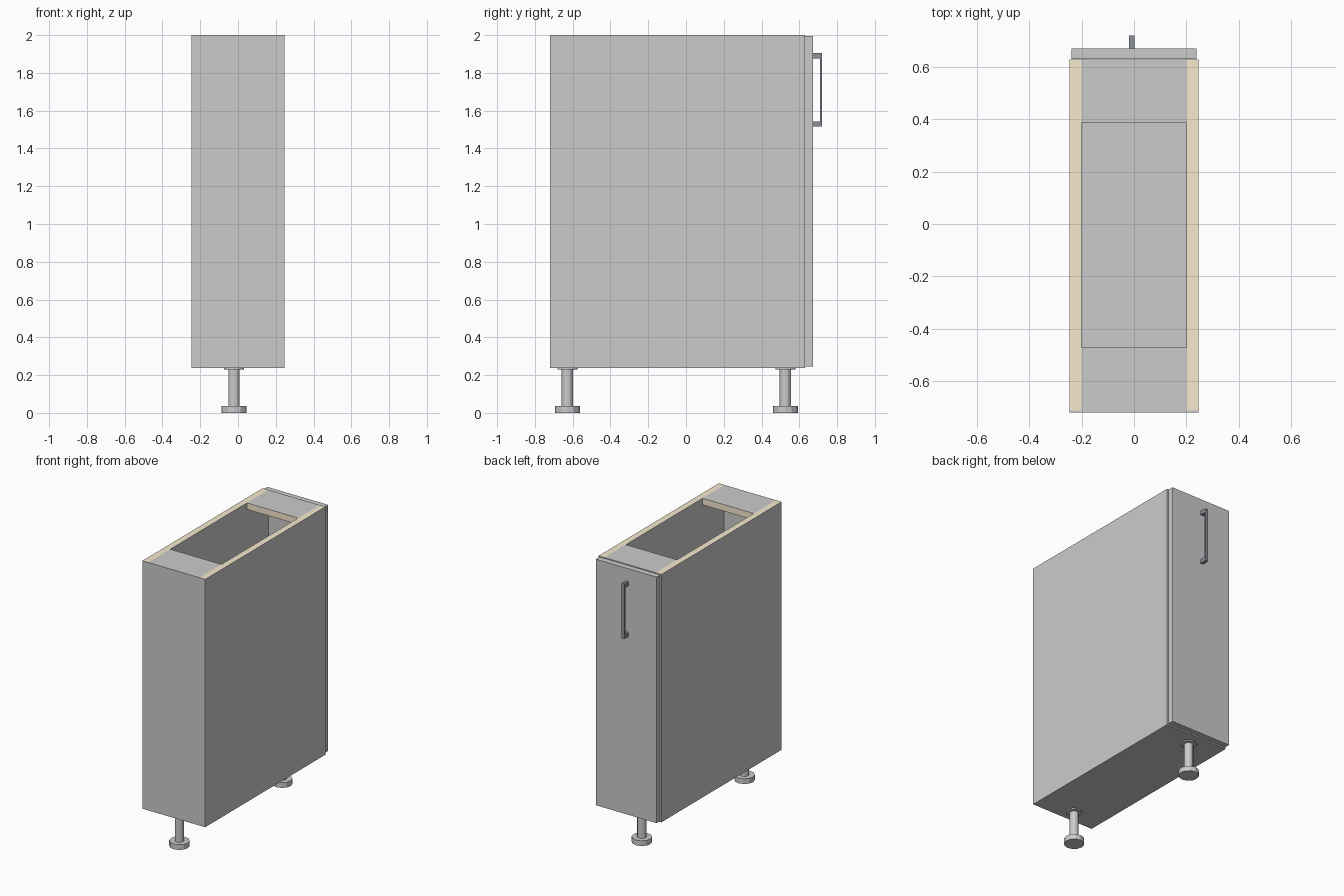
import bpy, bmesh
from mathutils import Vector

if "Cube" in bpy.data.objects:
    bpy.data.objects.remove(bpy.data.objects["Cube"])


def material(name, rgb):
    m = bpy.data.materials.new(name)
    m.diffuse_color = (*rgb, 1)
    m.use_nodes = True
    m.node_tree.nodes["Principled BSDF"].inputs["Base Color"].default_value = m.diffuse_color
    return m


GREY = material("grey", (0.8, 0.8, 0.8))
WOOD = material("raw_edge", (0.93, 0.82, 0.62))
DARK = material("dark_metal", (0.27, 0.28, 0.32))


def finish(name, bm, mats):
    mesh = bpy.data.meshes.new(name)
    bm.to_mesh(mesh)
    bm.free()
    for m in mats:
        mesh.materials.append(m)
    ob = bpy.data.objects.new(name, mesh)
    bpy.context.collection.objects.link(ob)
    return ob


def add_box(bm, lo, hi):
    lo, hi = Vector(lo), Vector(hi)
    verts = bmesh.ops.create_cube(bm, size=1)["verts"]
    for v in verts:
        v.co = (lo + hi) / 2 + v.co * (hi - lo)


def panel(name, lo, hi, raw=()):
    """Board with grey faces; face directions listed in raw show bare wood."""
    bm = bmesh.new()
    add_box(bm, lo, hi)
    bm.normal_update()
    for f in bm.faces:
        if any(f.normal.dot(Vector(d)) > 0.9 for d in raw):
            f.material_index = 1
    return finish(name, bm, [GREY, WOOD] if raw else [GREY])


W, T = 0.247, 0.046          # half width, board thickness
BACK, FRONT = -0.714, 0.629  # carcass depth range
BASE, TOP = 0.238, 2.0

# Carcass
panel("bottom_panel", (-W, BACK, BASE), (W, FRONT, BASE + T))
for side, s in (("left", -1), ("right", 1)):
    x = sorted((s * W, s * (W - T)))
    panel(side + "_side_panel", (x[0], BACK, BASE + T), (x[1], FRONT, TOP), [(0, 0, 1)])
panel("back_panel", (-W, -0.721, BASE), (W, BACK, TOP))

# Top rails, bare on the inner edge
panel("rear_top_rail", (-W + T, BACK, TOP - T), (W - T, -0.473, TOP), [(0, 1, 0)])
panel("door_side_top_rail", (-W + T, 0.388, TOP - T), (W - T, FRONT, TOP), [(0, -1, 0)])

# Door
panel("door", (-0.239, 0.631, 0.246), (0.239, 0.672, 1.995))

# Bar handle
bm = bmesh.new()
add_box(bm, (-0.02, 0.709, 1.515), (0.001, 0.721, 1.905))
for z in (1.515, 1.877):
    add_box(bm, (-0.02, 0.672, z), (0.001, 0.709, z + 0.028))
finish("door_handle", bm, [DARK])


# Adjustable legs: foot, stem and mounting flange
def leg(name, x, y):
    bm = bmesh.new()
    for r, z0, z1, n in ((0.066, 0, 0.037, 12), (0.03, 0.037, 0.23, 12), (0.053, 0.23, BASE, 12)):
        ring = bmesh.ops.create_cone(bm, cap_ends=True, segments=n, radius1=r, radius2=r, depth=z1 - z0)
        bmesh.ops.translate(bm, verts=ring["verts"], vec=(x, y, (z0 + z1) / 2))
    finish(name, bm, [GREY])


leg("rear_leg", -0.021, -0.628)
leg("door_side_leg", -0.021, 0.526)
